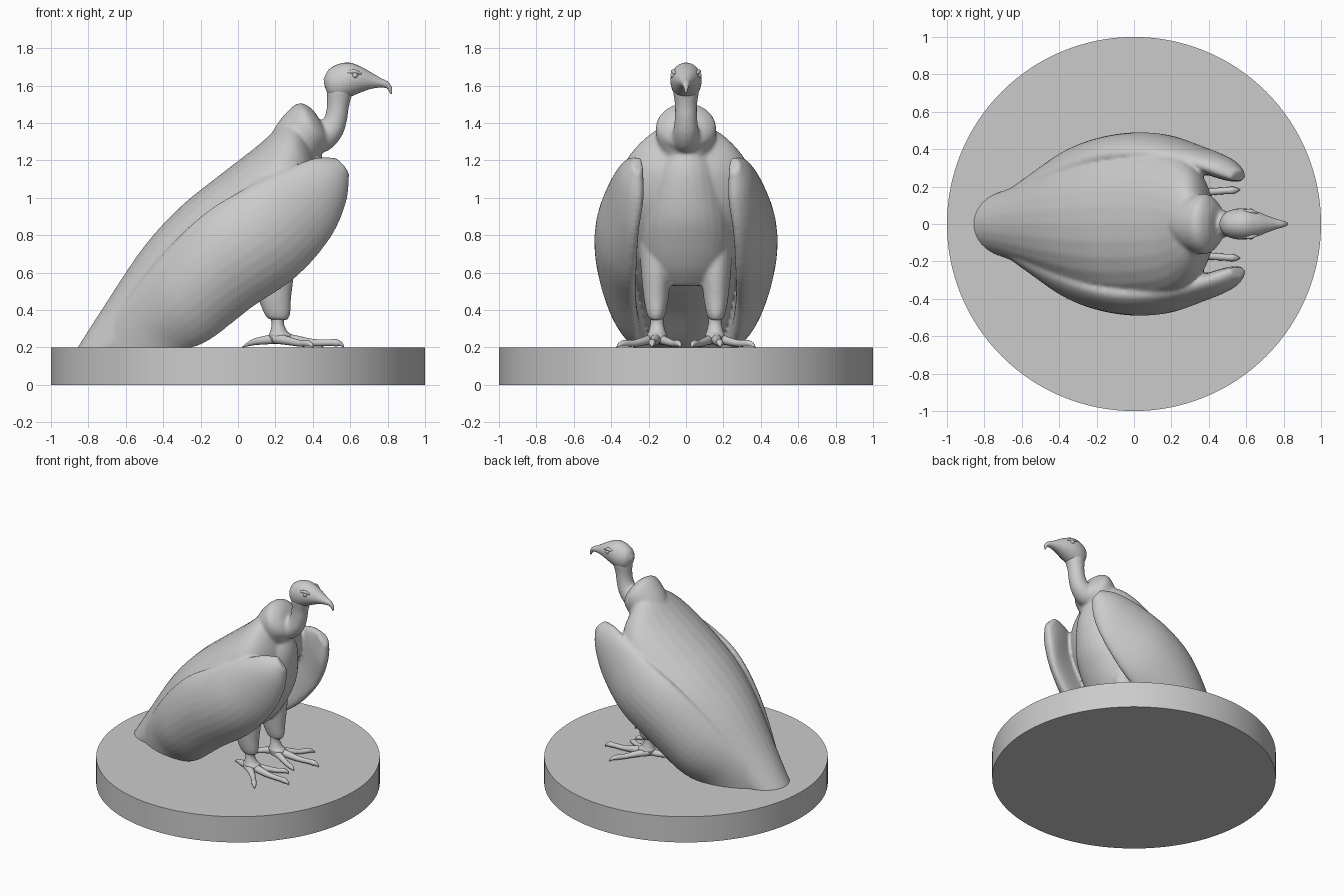
import bpy, bmesh, math
from mathutils import Vector


def spline(rows, steps):
    """Catmull-Rom interpolation of equal-length rows of numbers."""
    out = []
    for i in range(len(rows) - 1):
        a, b, c, d = (rows[min(max(i + k, 0), len(rows) - 1)] for k in (-1, 0, 1, 2))
        for s in range(steps):
            t = s / steps
            out.append([0.5 * (2 * q + (r - p) * t + (2 * p - 5 * q + 4 * r - u) * t * t
                               + (3 * q - p - 3 * r + u) * t ** 3) for p, q, r, u in zip(a, b, c, d)])
    out.append(list(rows[-1]))
    return out


def loft(name, rows, sides=28, steps=6, out=0):
    """Closed skin through ovals; row = end P xyz, end Q xyz, half width, bow."""
    rows = spline(rows, steps)
    ps = [Vector(r[:3]) for r in rows]
    qs = [Vector(r[3:6]) for r in rows]
    mid = [(p + q) / 2 for p, q in zip(ps, qs)]
    bm = bmesh.new()
    rings = []
    for i, r in enumerate(rows):
        tan = mid[min(i + 1, len(mid) - 1)] - mid[max(i - 1, 0)]
        half = (ps[i] - qs[i]) / 2
        n = half.cross(tan).normalized()
        if out and n.y * out < 0:
            n = -n
        ring = []
        for k in range(sides):
            a = 2 * math.pi * k / sides
            off = r[6] * math.sin(a) + r[7] * math.sin(a) ** 2
            ring.append(bm.verts.new(mid[i] + half * math.cos(a) + n * off))
        rings.append(ring)
    for a, b in zip(rings, rings[1:]):
        for k in range(sides):
            j = (k + 1) % sides
            bm.faces.new((a[k], a[j], b[j], b[k]))
    bm.faces.new(rings[0])
    bm.faces.new(rings[-1])
    bmesh.ops.recalc_face_normals(bm, faces=bm.faces)
    for f in bm.faces:
        f.smooth = len(f.verts) == 4
    me = bpy.data.meshes.new(name)
    bm.to_mesh(me)
    bm.free()
    ob = bpy.data.objects.new(name, me)
    bpy.context.collection.objects.link(ob)
    return ob


def side_loft(name, rows, y=0, **kw):
    """Loft from side-view rows: px, pz, qx, qz, half width."""
    return loft(name, [(a, y, b, c, y, d, w, 0) for a, b, c, d, w in rows], **kw)


def tube(name, pts, sides=14, steps=4):
    """Round tube along x, y, z, radius points."""
    rows = []
    for i, (x, y, z, r) in enumerate(pts):
        t = (Vector(pts[min(i + 1, len(pts) - 1)][:3]) - Vector(pts[max(i - 1, 0)][:3])).normalized()
        up = Vector((0, 1, 0))
        up = (up - t * up.dot(t)).normalized() * r
        c = Vector((x, y, z))
        rows.append((*(c + up), *(c - up), r, 0))
    return loft(name, rows, sides, steps)


# round base
bpy.ops.mesh.primitive_cylinder_add(vertices=128, radius=1, depth=0.2, location=(0, 0, 0.1))
bpy.context.object.name = "base"
bpy.ops.object.shade_smooth_by_angle()

# back and tail
body = [side_loft("body", [
    (-.87, .18, -.50, .16, .17), (-.73, .40, -.34, .20, .23), (-.51, .73, -.12, .38, .33),
    (-.31, .95, .08, .53, .40), (-.10, 1.12, .25, .70, .41), (.10, 1.275, .38, .90, .37),
    (.22, 1.38, .43, 1.08, .27), (.30, 1.43, .42, 1.20, .14)])]

# chest and belly
body.append(side_loft("chest", [
    (.22, 1.28, .40, 1.28, .08), (.15, 1.22, .45, 1.22, .14), (.08, 1.10, .475, 1.10, .19),
    (.02, .90, .455, .90, .235), (.02, .75, .395, .75, .235), (.05, .62, .32, .62, .20),
    (.09, .53, .24, .53, .13)]))

# neck ruff and bare neck
body.append(side_loft("ruff", [
    (.17, 1.33, .38, 1.10, .13), (.235, 1.43, .43, 1.20, .155), (.32, 1.505, .455, 1.25, .16),
    (.39, 1.48, .48, 1.27, .12), (.435, 1.42, .49, 1.32, .07)]))
body.append(tube("neck", [
    (.34, 0, 1.34, .09), (.43, 0, 1.315, .08), (.495, 0, 1.36, .068), (.525, 0, 1.43, .06),
    (.535, 0, 1.50, .06), (.545, 0, 1.57, .07), (.56, 0, 1.62, .07)], 24))

# folded wings and feathered thighs
WING = [
    (.52, .25, 1.215, .595, .25, 1.13, .03, .01), (.40, .30, 1.21, .575, .25, .97, .06, .02),
    (.20, .36, 1.13, .49, .275, .78, .07, .03), (.00, .38, 1.03, .31, .29, .575, .09, .055),
    (-.20, .36, .90, .07, .29, .41, .09, .065), (-.42, .28, .68, -.15, .27, .24, .08, .06),
    (-.65, .17, .38, -.30, .25, .18, .045, .03), (-.75, .10, .20, -.42, .23, .13, .03, .02)]
for s in (1, -1):
    body.append(loft("wing", [(a, b * s, c, d, e * s, f, w, g) for a, b, c, d, e, f, w, g in WING],
                     out=s))
    body.append(side_loft("thigh", [
        (.05, .75, .30, .75, .09), (.07, .60, .30, .60, .08), (.105, .47, .285, .47, .067),
        (.14, .38, .28, .38, .05), (.165, .35, .265, .345, .035)], y=.16 * s))

# fuse the body into one soft skin
bpy.ops.object.select_all(action='DESELECT')
for ob in body:
    ob.select_set(True)
bpy.context.view_layer.objects.active = body[0]
bpy.ops.object.join()
rm = body[0].modifiers.new("fuse", 'REMESH')
rm.mode = 'VOXEL'
rm.voxel_size = 0.011
rm.use_smooth_shade = True
sm = body[0].modifiers.new("soften", 'SMOOTH')
sm.factor, sm.iterations = 0.5, 6

# head with hooked beak
side_loft("head", [
    (.458, 1.635, .462, 1.60, .02), (.485, 1.685, .49, 1.54, .06), (.54, 1.716, .54, 1.52, .08),
    (.60, 1.722, .60, 1.54, .082), (.66, 1.70, .66, 1.565, .066), (.71, 1.672, .71, 1.582, .046),
    (.76, 1.642, .76, 1.59, .028), (.80, 1.622, .79, 1.587, .018), (.823, 1.59, .802, 1.577, .011),
    (.823, 1.555, .815, 1.555, .003)])

# toes: middle, inner, outer, rear (paths from the ankle)
TOES = {
    "middle_toe": [(.20, .155, .255, .03), (.30, .165, .24, .027), (.40, .172, .226, .02),
                   (.49, .178, .226, .018), (.525, .18, .225, .02), (.55, .182, .218, .012),
                   (.565, .183, .202, .003)],
    "inner_toe": [(.20, .15, .25, .03), (.29, .11, .235, .023), (.37, .07, .222, .018),
                  (.42, .045, .222, .018), (.445, .034, .215, .011), (.455, .03, .202, .003)],
    "outer_toe": [(.20, .17, .25, .03), (.27, .22, .235, .023), (.33, .28, .222, .018),
                  (.37, .33, .222, .018), (.39, .355, .215, .011), (.40, .37, .202, .003)],
    "rear_toe": [(.23, .155, .25, .03), (.15, .14, .24, .024), (.09, .11, .23, .018),
                 (.05, .085, .215, .01), (.025, .07, .202, .003)]}
for s, side in ((1, "left"), (-1, "right")):
    # scaly ankle
    side_loft(side + "_ankle", [
        (.165, .38, .255, .38, .035), (.18, .33, .245, .33, .035), (.172, .285, .265, .285, .045),
        (.165, .265, .29, .265, .052), (.18, .225, .29, .225, .045)], y=.155 * s, steps=4)
    for name, path in TOES.items():
        tube(side + "_" + name, [(x, y * s, z, r) for x, y, z, r in path])
    # eye and brow
    bpy.ops.mesh.primitive_uv_sphere_add(segments=20, ring_count=12, radius=.017,
                                         location=(.625, .066 * s, 1.655))
    bpy.context.object.name = side + "_eye"
    bpy.ops.object.shade_smooth()
    tube(side + "_brow", [(.585, .07 * s, 1.67, .006), (.625, .068 * s, 1.675, .012),
                          (.66, .058 * s, 1.662, .005)], 10)
